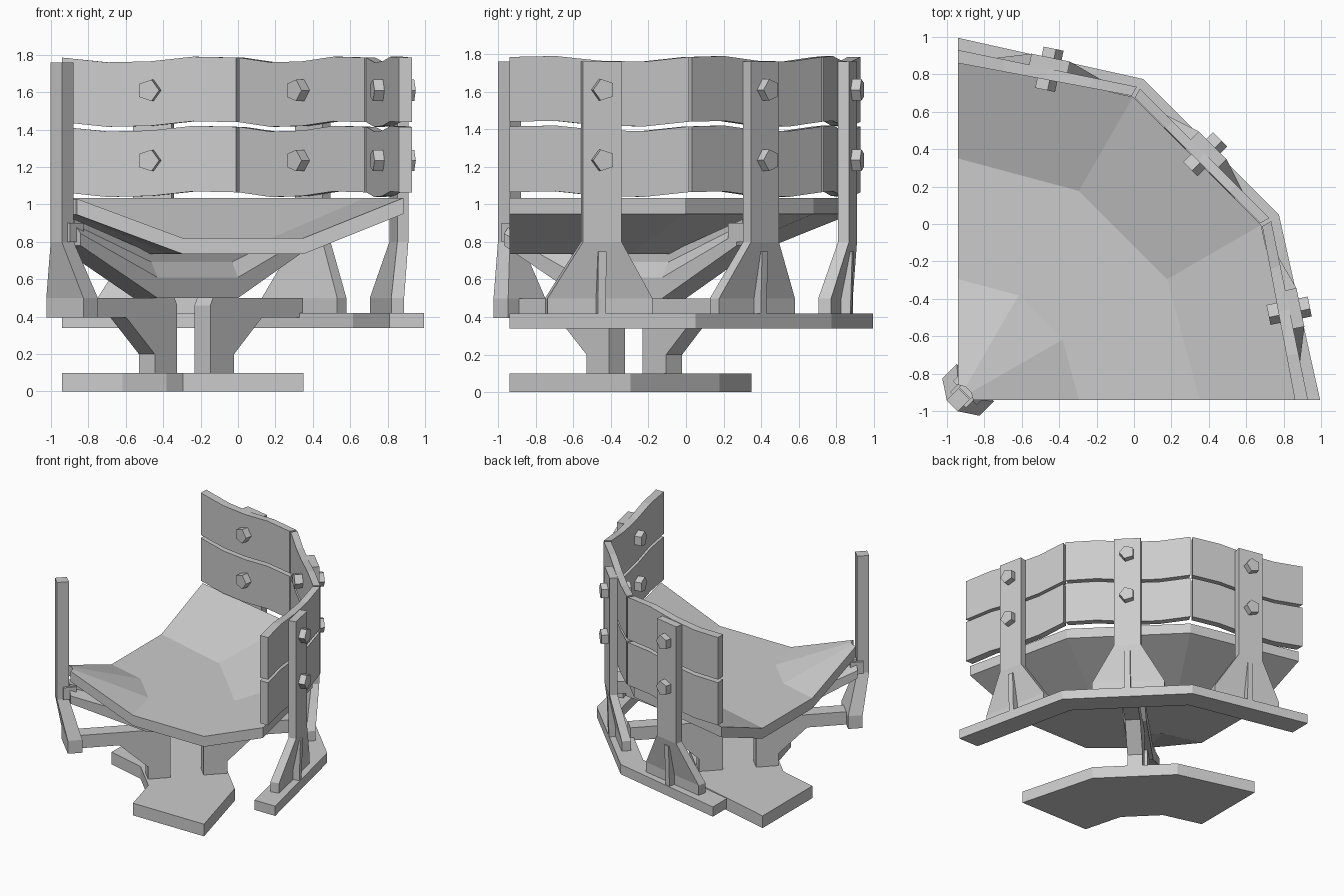
import bpy, bmesh
from math import cos, sin, radians, pi
from mathutils import Vector

if "Cube" in bpy.data.objects:
    bpy.data.objects.remove(bpy.data.objects["Cube"])

C = Vector((-0.94, -0.94, 0))          # centre of the quarter circle
UP = Vector((0, 0, 1))
DIAG = Vector((1, 1, 0)).normalized()  # radial direction of the symmetry plane
TAN = Vector((-1, 1, 0)).normalized()
ANGLES = (0, 30, 60, 90)


def loft(name, sections):
    """Skin equal-length closed loops and cap both ends."""
    bm = bmesh.new()
    rows = [[bm.verts.new(p) for p in s] for s in sections]
    n = len(rows[0])
    for a, b in zip(rows, rows[1:]):
        for i in range(n):
            j = (i + 1) % n
            bm.faces.new((a[i], a[j], b[j], b[i]))
    bm.faces.new(rows[0])
    bm.faces.new(rows[-1][::-1])
    bmesh.ops.recalc_face_normals(bm, faces=bm.faces)
    me = bpy.data.meshes.new(name)
    bm.to_mesh(me)
    bm.free()
    ob = bpy.data.objects.new(name, me)
    bpy.context.collection.objects.link(ob)
    return ob


def polar(r, deg, z=0):
    return C + Vector((r * cos(radians(deg)), r * sin(radians(deg)), z))


def quarter(name, profile):
    """Sweep (r at ends, r at 30/60 degrees, z) points over the quarter."""
    loft(name, [[polar(r0 if a in (0, 90) else r1, a, z) for r0, r1, z in profile]
                for a in ANGLES])


def diagonal(name, profile, half):
    """Extrude an (s, z) profile both ways from the diagonal plane."""
    loft(name, [[C + DIAG * s + TAN * h + UP * z for s, z in profile]
                for h in (-half, half)])


def upright(name, o, t, n, levels):
    """Loft rectangles given as (z, half width, n min, n max)."""
    loft(name, [[o + t * a + n * b + UP * z
                 for a, b in ((-h, n0), (h, n0), (h, n1), (-h, n1))]
                for z, h, n0, n1 in levels])


def bolt_head(name, centre, t, n, depth):
    ring = [t * (0.06 * cos(pi + k * 2 * pi / 5)) + UP * (0.06 * sin(pi + k * 2 * pi / 5))
            for k in range(5)]
    loft(name, [[centre + p for p in ring], [centre + n * depth + p for p in ring]])


# Floor plate, upper ring and trough-shaped seat
quarter("floor_plate", [(0.645, 0.645, 0), (1.29, 1.29, 0),
                        (1.29, 1.29, 0.1), (0.645, 0.645, 0.1)])
quarter("support_ring", [(1.75, 1.795, 0.34), (1.935, 1.98, 0.34),
                         (1.935, 1.98, 0.42), (1.75, 1.795, 0.42)])
quarter("seat", [(0.08, 0.08, 1.03), (0.645, 0.645, 0.82), (1.29, 1.29, 0.82),
                 (1.825, 1.87, 1.035), (1.825, 1.87, 0.95), (1.29, 1.29, 0.735),
                 (0.645, 0.645, 0.735), (0.08, 0.08, 0.945)])

# Legs with arms along the diagonal
diagonal("inner_leg", [(0.08, 0.395), (0.425, 0.395), (0.64, 0.2), (0.64, 0.1),
                       (0.81, 0.1), (0.81, 0.46), (0.78, 0.52), (0.64, 0.5), (0.08, 0.5)], 0.06)
diagonal("outer_leg", [(1.06, 0.1), (1.24, 0.1), (1.24, 0.2), (1.45, 0.395),
                       (1.76, 0.395), (1.76, 0.5), (1.24, 0.5), (1.09, 0.52), (1.06, 0.46)], 0.06)

# Rib under the seat: wide lower part, chamfered to a narrow top
rib = []
for s, z in ((0.05, 0.78), (0.63, 0.5), (1.24, 0.5), (1.8, 0.78)):
    top = 0.14 if z > 0.6 else 0.24
    shape = ((-0.09, 0), (0.09, 0), (0.09, top * 0.46), (0.045, top * 0.8),
             (0.045, top), (-0.045, top), (-0.09 / 2, top * 0.8), (-0.09, top * 0.46))
    rib.append([C + DIAG * s + TAN * h + UP * (z + dz) for h, dz in shape])
loft("seat_rib", rib)

# Centre post with flared foot and bracket
upright("centre_post", C, TAN, DIAG,
        [(0.395, 0.14, 0.02, 0.13), (0.5, 0.14, 0.02, 0.13),
         (0.8, 0.042, -0.045, 0.045), (1.76, 0.042, -0.045, 0.045)])
upright("centre_bracket", C, TAN, DIAG, [(0.8, 0.06, 0, 0.1), (0.9, 0.06, 0, 0.1)])

# Three back panels, each with a post, two boards and bolts
outer = [polar(r, a) for r, a in zip((1.87, 1.93, 1.93, 1.87), ANGLES)]
inner = [polar(r, a) for r, a in zip((1.80, 1.875, 1.875, 1.80), ANGLES)]
WAVE = (0, 0.005, -0.02, -0.025, 0)
for i, side in enumerate(("right", "middle", "left")):
    o = (outer[i] + outer[i + 1]) / 2
    t = (outer[i + 1] - outer[i]).normalized()
    n = t.cross(UP)
    upright(side + "_post", o, t, n,
            [(0.42, 0.285, -0.07, 0), (0.5, 0.285, -0.07, 0),
             (0.8, 0.105, 0, 0.06), (1.76, 0.105, 0, 0.06)])
    upright(side + "_post_fin", o, t, n, [(0.42, 0.022, -0.03, 0.05), (0.75, 0.022, -0.01, 0.06)])
    for level, low, high in (("lower", 1.065, 1.415), ("upper", 1.44, 1.785)):
        board = []
        for k, w in enumerate(WAVE):
            u = 0 if (i, k) == (0, 0) else 1 if (i, k) == (2, 4) else 0.01 + 0.98 * k / 4
            a, b = inner[i].lerp(inner[i + 1], u), outer[i].lerp(outer[i + 1], u)
            board.append([a + UP * (low + w), b + UP * (low + w),
                          b + UP * (high + w), a + UP * (high + w)])
        loft(f"{side}_{level}_board", board)
        z = 1.235 if level == "lower" else 1.61
        bolt_head(f"{side}_{level}_bolt_outside", o + n * 0.05 + UP * z, t, n, 0.06)
        bolt_head(f"{side}_{level}_bolt_inside", o - n * 0.05 + UP * z, t, n, -0.065)
    if side == "middle":
        upright("middle_bracket", o, t, n, [(0.8, 0.09, -0.13, 0.01), (0.9, 0.09, -0.13, 0.01)])
